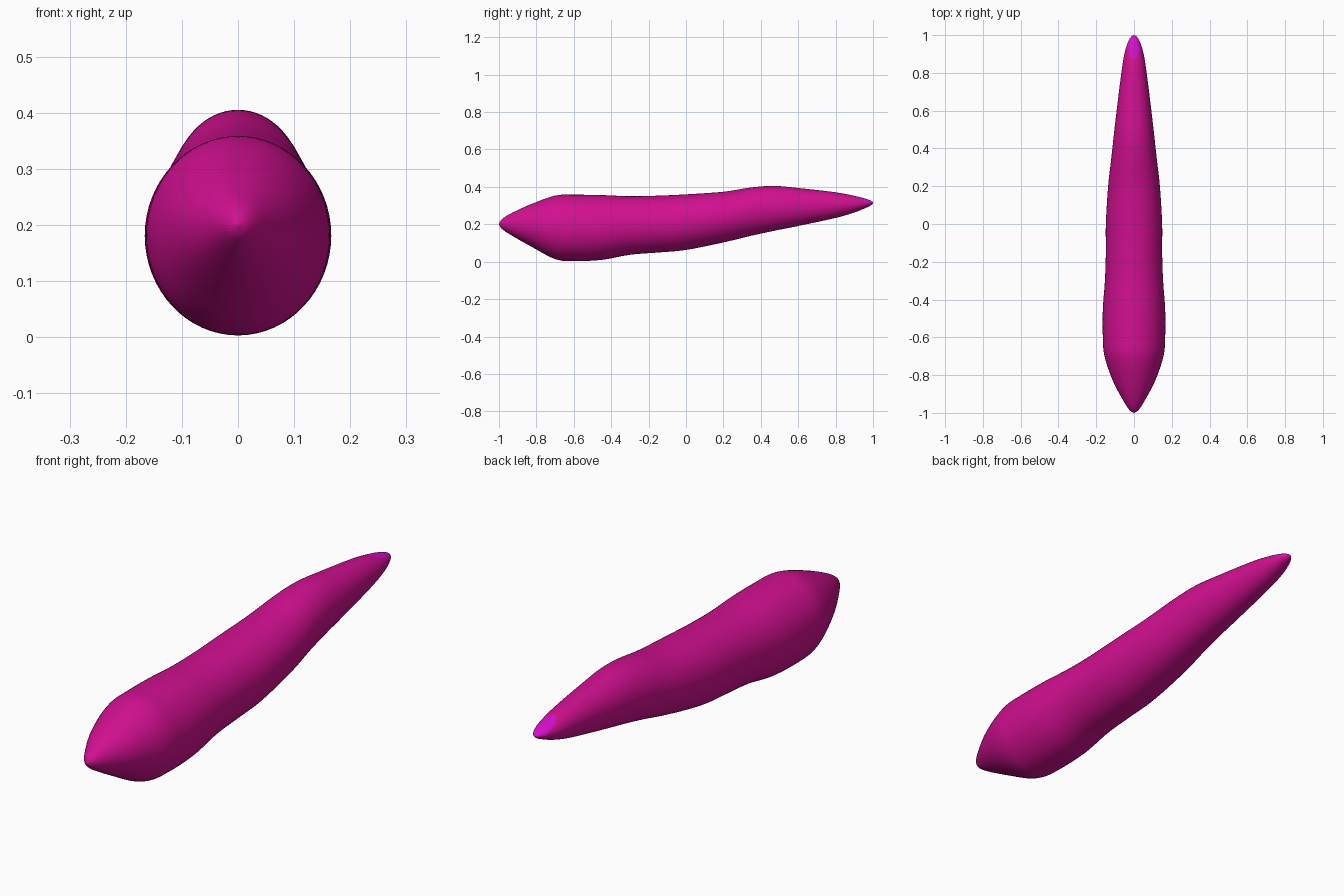
import bpy, bmesh, math

if "Cube" in bpy.data.objects:
    bpy.data.objects.remove(bpy.data.objects["Cube"])

# Body stations: y, top z, bottom z, half width
STATIONS = [
    (-1.00, 0.202, 0.198, 0.002), (-0.985, 0.226, 0.176, 0.024),
    (-0.94, 0.256, 0.145, 0.054), (-0.83, 0.307, 0.082, 0.112),
    (-0.70, 0.353, 0.014, 0.156), (-0.60, 0.358, 0.003, 0.165),
    (-0.45, 0.356, 0.010, 0.165), (-0.30, 0.350, 0.037, 0.154),
    (-0.15, 0.353, 0.049, 0.149), (0.00, 0.360, 0.063, 0.149),
    (0.20, 0.374, 0.103, 0.137), (0.35, 0.397, 0.139, 0.120),
    (0.47, 0.405, 0.165, 0.107), (0.60, 0.394, 0.191, 0.092),
    (0.80, 0.371, 0.234, 0.067), (0.90, 0.352, 0.263, 0.051),
    (0.96, 0.337, 0.287, 0.033), (0.99, 0.325, 0.302, 0.016),
    (1.00, 0.316, 0.312, 0.002),
]
SIDES, STEPS = 64, 6


def material(name, colour):
    m = bpy.data.materials.new(name)
    m.diffuse_color = (*colour, 1)
    m.use_nodes = True
    m.node_tree.nodes["Principled BSDF"].inputs["Base Color"].default_value = m.diffuse_color
    return m


def spline(a, b, c, d, t):
    return 0.5 * (2*b + (c-a)*t + (2*a-5*b+4*c-d)*t*t + (3*b-a-3*c+d)*t**3)


# Smooth list of sections through the stations
pts = [STATIONS[0]] + STATIONS + [STATIONS[-1]]
sections = []
for i in range(len(STATIONS) - 1):
    for k in range(STEPS):
        sections.append([spline(*v, k / STEPS) for v in zip(*pts[i:i+4])])
sections.append(list(STATIONS[-1]))

# Loft elliptical rings into one closed body
bm = bmesh.new()
rings = []
for y, top, bottom, w in sections:
    mid, half = (top + bottom) / 2, (top - bottom) / 2
    angles = [math.tau * j / SIDES for j in range(SIDES)]
    rings.append([bm.verts.new((w*math.cos(a), y, mid + half*math.sin(a))) for a in angles])
for r0, r1 in zip(rings, rings[1:]):
    for j in range(SIDES):
        n = (j + 1) % SIDES
        bm.faces.new((r0[j], r0[n], r1[n], r1[j]))
bm.faces.new(rings[0])
bm.faces.new(rings[-1])
bmesh.ops.recalc_face_normals(bm, faces=bm.faces)

# Violet oval on top of the rear tip
for f in bm.faces:
    f.smooth = True
    c = f.calc_center_median()
    if f.normal.z > 0 and (c.x / 0.034)**2 + ((c.y - 0.94) / 0.062)**2 < 1:
        f.material_index = 1

mesh = bpy.data.meshes.new("body")
bm.to_mesh(mesh)
bm.free()
mesh.materials.append(material("magenta", (0.64, 0.005, 0.28)))
mesh.materials.append(material("bright violet pink", (0.68, 0.005, 0.60)))
body = bpy.data.objects.new("body", mesh)
bpy.context.collection.objects.link(body)
